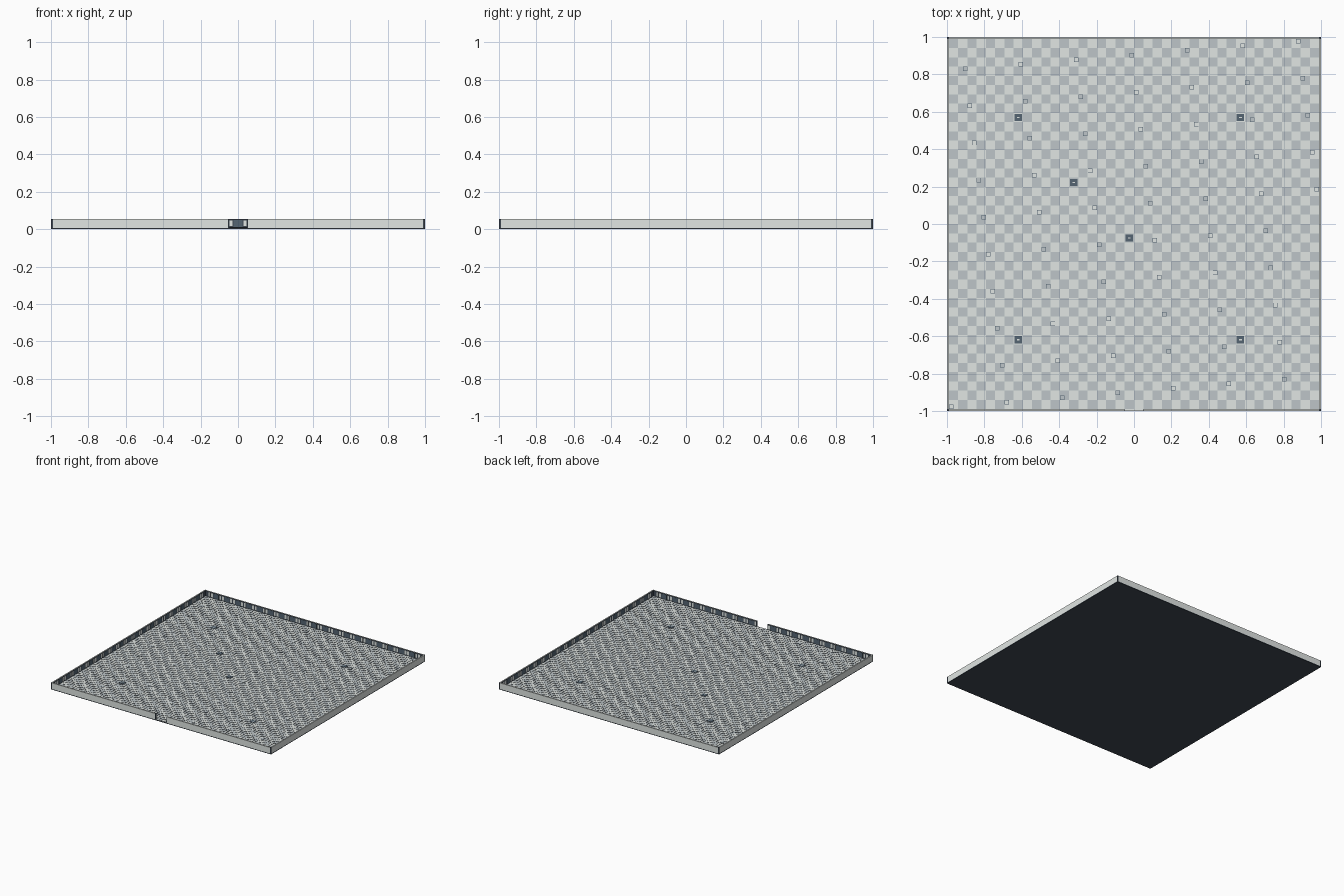
import bpy
import bmesh
from mathutils import Matrix

old = bpy.data.objects.get("Cube")
if old:
    bpy.data.objects.remove(old, do_unlink=True)


def material(name, rgb):
    m = bpy.data.materials.new(name)
    m.use_nodes = True
    m.diffuse_color = (*rgb, 1)
    m.node_tree.nodes["Principled BSDF"].inputs["Base Color"].default_value = (*rgb, 1)
    return m


PALETTE = [
    material("light grey", (0.75, 0.79, 0.77)),
    material("mid grey", (0.51, 0.56, 0.58)),
    material("dark slate", (0.05, 0.065, 0.086)),
    material("blue slate", (0.09, 0.13, 0.17)),
]
LIGHT, MID, DARK, SLATE = range(4)

TILES = 40
INNER = 0.99            # half width of the floor
TILE = 2 * INNER / TILES
CELL = TILE / 2
FLOOR, RAISED = 0.008, 0.010
TOP = 0.055


def box(bm, lo, hi, side, top=None, turn=None):
    """Box between two corners, with one colour on its sides and one on top."""
    v = [bm.verts.new((x, y, z)) for z in (lo[2], hi[2])
         for x, y in ((lo[0], lo[1]), (hi[0], lo[1]), (hi[0], hi[1]), (lo[0], hi[1]))]
    faces = [bm.faces.new((v[3], v[2], v[1], v[0])), bm.faces.new(v[4:])]
    for i in range(4):
        j = (i + 1) % 4
        faces.append(bm.faces.new((v[i], v[j], v[j + 4], v[i + 4])))
    for f in faces:
        f.material_index = side
    faces[1].material_index = side if top is None else top
    if turn:
        bmesh.ops.transform(bm, matrix=turn, verts=v)
    return faces


def finish(bm, name):
    mesh = bpy.data.meshes.new(name)
    bm.to_mesh(mesh)
    bm.free()
    for m in PALETTE:
        mesh.materials.append(m)
    obj = bpy.data.objects.new(name, mesh)
    bpy.context.collection.objects.link(obj)


# Dark slab under everything
bm = bmesh.new()
box(bm, (-1, -1, 0), (1, 1, 0.006), DARK)
finish(bm, "base_slab")

# Chequered floor: tiles split in four, with alternate quarters raised
bm = bmesh.new()
for i in range(2 * TILES):
    for j in range(2 * TILES):
        x, y = -INNER + i * CELL, -INNER + j * CELL
        colour = LIGHT if (i // 2 + j // 2) % 2 == 0 else MID
        z = RAISED if (i + j) % 2 else FLOOR
        box(bm, (x, y, 0.006), (x + CELL, y + CELL, z), DARK, colour)
finish(bm, "floor_tiles")

# Small framed plates scattered in a regular slanted pattern
bm = bmesh.new()
for i in range(2 * TILES):
    for j in range(2 * TILES):
        if (8 * i + j) % 97 == 0:
            x, y = -INNER + (i + 0.5) * CELL, -INNER + (j + 0.5) * CELL
            colour = LIGHT if (i // 2 + j // 2) % 2 == 0 else MID
            for r, z, c in ((0.012, RAISED + 0.001, SLATE), (0.0095, RAISED + 0.0015, colour)):
                box(bm, (x - r, y - r, FLOOR), (x + r, y + r, z), SLATE, c)
finish(bm, "framed_plates")

# Dark floor vents
bm = bmesh.new()
for i, j in ((-13, 11), (11, 11), (-13, -13), (11, -13), (-7, 4), (-1, -2)):
    x, y = (i + 0.5) * TILE, (j + 0.5) * TILE
    for rx, ry, z, c in ((0.020, 0.019, 0.012, SLATE), (0.007, 0.003, 0.013, LIGHT)):
        box(bm, (x - rx, y - ry, FLOOR), (x + rx, y + ry, z), SLATE, c)
finish(bm, "floor_vents")


# Walls: pale outside and on top, dark inside and at the ends
def wall(name, spans, turn):
    bm = bmesh.new()
    for a, b in spans:
        faces = box(bm, (a, -1, 0.006), (b, -INNER, TOP), DARK, LIGHT, turn)
        faces[2].material_index = LIGHT
    # Inner panels and light tabs, repeated every two tiles
    n = TILES // 4
    for k in range(-n, n + 1):
        c = k * 2 * TILE
        pieces = [(c - 0.023, c + 0.023, 0.012, 0.05, SLATE)]
        for s in (-1, 1):
            t = c + s * 0.037
            pieces.append((t - 0.008, t + 0.008, 0.016, 0.048, LIGHT))
        for x0, x1, z0, z1, colour in pieces:
            if any(a <= x0 and x1 <= b for a, b in spans):
                box(bm, (x0, -INNER, z0), (x1, -INNER + 0.001, z1), colour, None, turn)
    finish(bm, name)


full = [(-INNER, INNER)]
gate = [(-INNER, -TILE), (TILE, INNER)]
for k, (name, spans) in enumerate((("front_wall", gate), ("left_wall", full),
                                   ("back_wall", full), ("right_wall", full))):
    wall(name, spans, Matrix.Rotation(k * 1.5707963, 4, "Z"))

# Pale sill across the gateway
bm = bmesh.new()
box(bm, (-TILE, -1, 0.006), (TILE, -INNER, FLOOR), DARK, LIGHT)
finish(bm, "gate_sill")

# Corner posts and gate posts
for sx, x_name in ((-1, "right"), (1, "left")):
    for sy, y_name in ((-1, "front"), (1, "back")):
        bm = bmesh.new()
        xs, ys = sorted((sx, sx * INNER)), sorted((sy, sy * INNER))
        box(bm, (xs[0], ys[0], 0), (xs[1], ys[1], TOP), DARK)
        finish(bm, y_name + "_" + x_name + "_corner_post")
    bm = bmesh.new()
    xs = sorted((sx * TILE, sx * (TILE + 0.005)))
    box(bm, (xs[0], -1.0005, 0.006), (xs[1], -INNER + 0.002, TOP + 0.0005), SLATE)
    finish(bm, x_name + "_gate_post")
